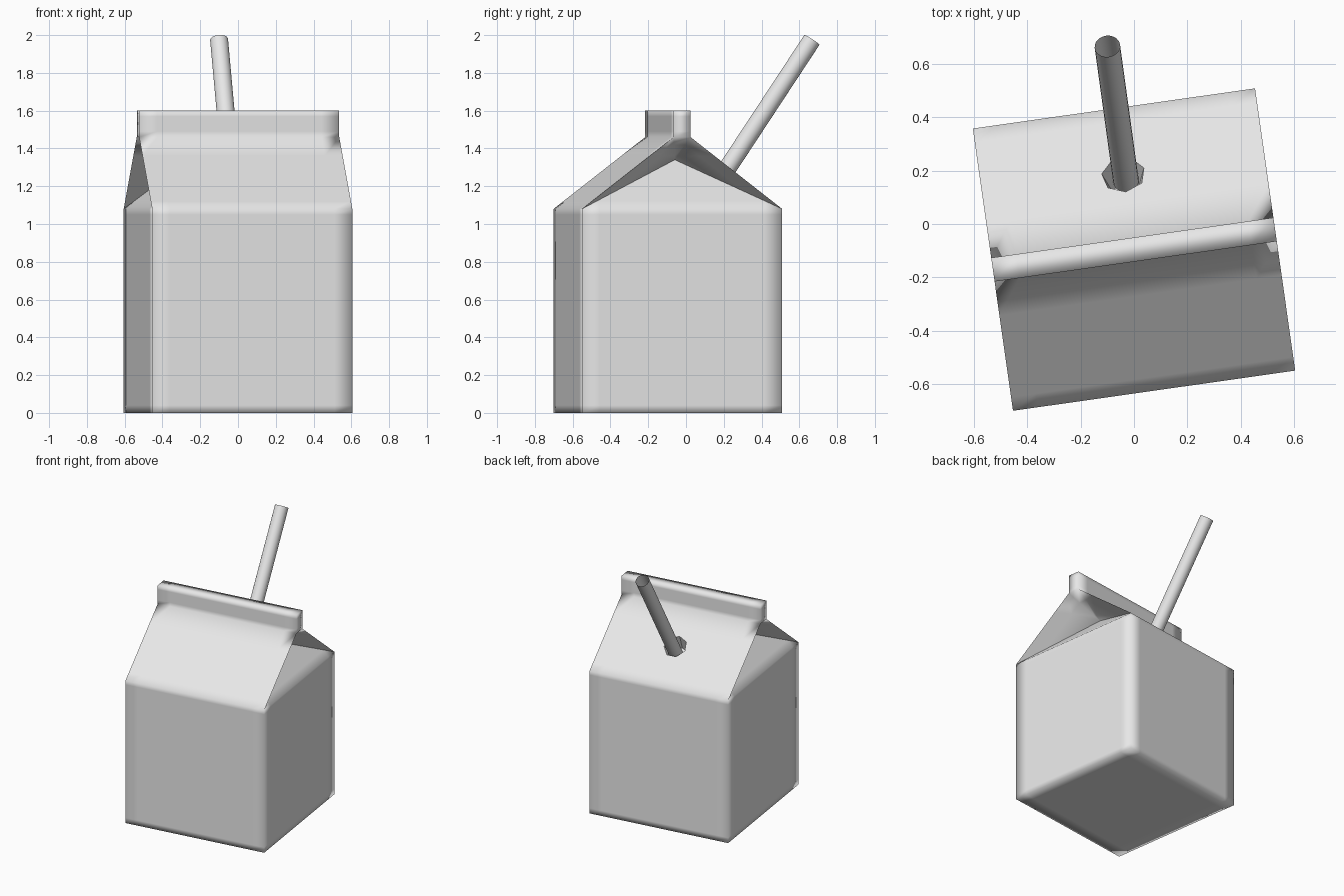
import bpy, bmesh, math
from mathutils import Matrix, Vector

cube = bpy.data.objects.get("Cube")
if cube:
    bpy.data.objects.remove(cube, do_unlink=True)

HALF, WALL_TOP = 0.535, 1.08          # box half width, top of the walls
FIN, FIN_LOW, FIN_TOP = 0.045, 1.46, 1.6
PLACE = Matrix.Translation((0, -0.096, 0)) @ Matrix.Rotation(math.radians(8.1), 4, 'Z')

card = bpy.data.materials.new("pale_grey")
card.use_nodes = True
card.diffuse_color = (0.8, 0.8, 0.8, 1)
card.node_tree.nodes["Principled BSDF"].inputs["Base Color"].default_value = (0.8, 0.8, 0.8, 1)


def make_object(name, bm, matrix, smooth=True):
    bmesh.ops.recalc_face_normals(bm, faces=bm.faces)
    mesh = bpy.data.meshes.new(name)
    bm.to_mesh(mesh)
    bm.free()
    mesh.materials.append(card)
    mesh.polygons.foreach_set("use_smooth", [smooth] * len(mesh.polygons))
    obj = bpy.data.objects.new(name, mesh)
    bpy.context.collection.objects.link(obj)
    obj.matrix_world = matrix
    return obj


def activate(obj):
    bpy.ops.object.select_all(action='DESELECT')
    obj.select_set(True)
    bpy.context.view_layer.objects.active = obj


# Carton: box, sloping roof panels, upright fin and folded-in gable ends
bm = bmesh.new()


def ring(half_y, z):
    return [bm.verts.new((x * HALF, y * half_y, z))
            for x, y in ((-1, -1), (1, -1), (1, 1), (-1, 1))]


base, eave = ring(HALF, 0), ring(HALF, WALL_TOP)
fin_low, fin_top = ring(FIN, FIN_LOW), ring(FIN, FIN_TOP)
bm.faces.new(base[::-1])
bm.faces.new(fin_top)
for lower, upper in ((base, eave), (fin_low, fin_top)):
    for i in range(4):
        j = (i + 1) % 4
        bm.faces.new((lower[i], lower[j], upper[j], upper[i]))
for i in (0, 2):                       # roof panels
    bm.faces.new((eave[i], eave[i + 1], fin_low[i + 1], fin_low[i]))
for side, a, b in ((1, 1, 2), (-1, 3, 0)):   # gable folds
    apex = bm.verts.new((side * 0.26, 0, 1.34))
    bm.faces.new((eave[a], eave[b], apex))
    bm.faces.new((eave[b], fin_low[b], apex))
    bm.faces.new((fin_low[b], fin_low[a], apex))
    bm.faces.new((fin_low[a], eave[a], apex))

# Support loops that keep the smooth shading close to the folds
cuts = [('Z', z) for z in (0.04, 1.05, 1.12, 1.36, 1.49, 1.57)]
cuts += [(axis, s * 0.44) for axis in 'XY' for s in (-1, 1)]
for axis, offset in cuts:
    normal = Vector([float(axis == c) for c in 'XYZ'])
    bmesh.ops.bisect_plane(bm, geom=bm.verts[:] + bm.edges[:] + bm.faces[:],
                           plane_co=normal * offset, plane_no=normal, dist=1e-5)
carton = make_object("carton", bm, PLACE)
activate(carton)
bpy.ops.object.shade_smooth_by_angle(angle=math.radians(100))

# Punched straw hole in the back roof panel
roof_normal = Vector((0, FIN_LOW - WALL_TOP, HALF - FIN)).normalized()
bm = bmesh.new()
bmesh.ops.create_cone(bm, cap_ends=True, segments=7, radius1=0.05, radius2=0.085, depth=0.12)
spot = Matrix.Translation(Vector((0, 0.284, 1.275)) - roof_normal * 0.05)
tilt = roof_normal.to_track_quat('Z', 'Y').to_matrix().to_4x4()
punch = make_object("hole_punch", bm, PLACE @ spot @ tilt, smooth=False)
punch.hide_render = True
cut = carton.modifiers.new("straw_hole", 'BOOLEAN')
cut.operation, cut.solver, cut.object = 'DIFFERENCE', 'EXACT', punch
activate(carton)
bpy.ops.object.modifier_apply(modifier=cut.name)
bpy.data.objects.remove(punch, do_unlink=True)

# Straw: open tube leaning backwards out of the hole
foot, tip = Vector((-0.03, 0.16, 1.205)), Vector((-0.1, 0.667, 1.975))
axis = tip - foot
bm = bmesh.new()
bmesh.ops.create_cone(bm, cap_ends=False, segments=20, radius1=0.048, radius2=0.048,
                      depth=axis.length)
straw = make_object("straw", bm, Matrix.Translation((foot + tip) / 2)
                    @ axis.to_track_quat('Z', 'Y').to_matrix().to_4x4())
